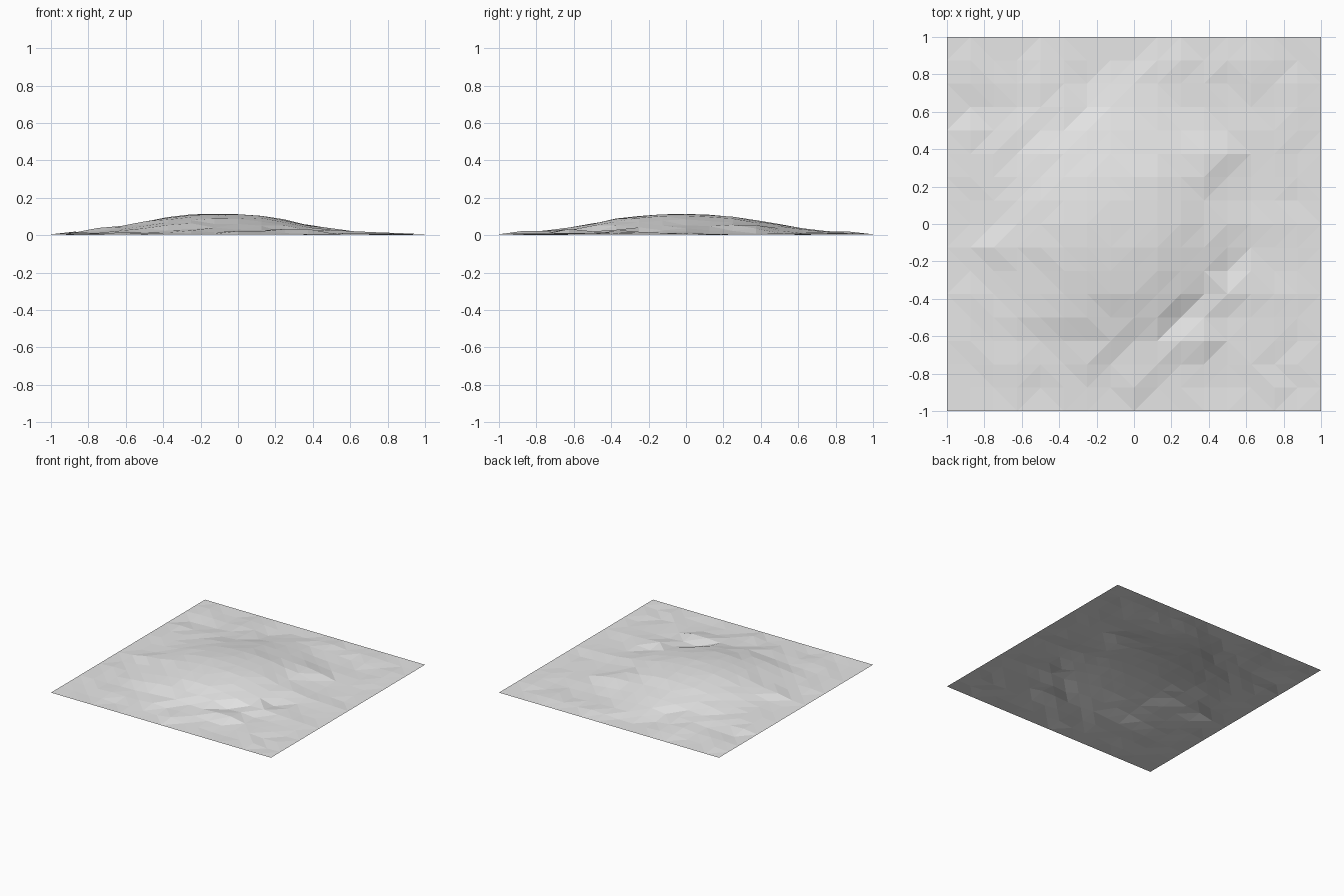
import bpy, bmesh, math, random

cube = bpy.data.objects.get("Cube")
if cube:
    bpy.data.objects.remove(cube, do_unlink=True)

random.seed(7)
CELLS = 16
BASE = 0.01

# Local ridges (positive) and hollows (negative): x, y, height
BUMPS = [
    (0.38, 0.32, 0.022), (0.5, 0.38, 0.012), (0.88, 0.5, 0.008),
    (-0.75, 0.38, 0.012), (-0.9, 0.5, 0.008), (-0.75, -0.12, 0.01),
    (-0.5, 0.75, 0.01), (-0.25, 0.68, -0.012), (0.3, 0.88, 0.01),
    (0.25, -0.5, -0.025), (0.38, -0.62, 0.018), (0.25, -0.62, 0.01),
    (0.5, -0.25, -0.018), (0.55, -0.38, 0.016), (0.42, -0.42, -0.01),
    (0.05, -0.68, -0.015), (0.0, -0.85, 0.012), (0.12, -0.75, 0.01),
    (-0.38, -0.5, 0.01), (0.75, -0.25, 0.006),
]


def height(x, y):
    """Broad flat-topped hill with small ridges and rough ground."""
    if max(abs(x), abs(y)) > 0.99:
        return BASE
    hill = 0.108 * math.exp(-(math.hypot((x + 0.1) / 0.53, (y + 0.02) / 0.57)) ** 2.7)
    local = sum(h * math.exp(-((x - bx) ** 2 + (y - by) ** 2) / 0.008)
                for bx, by, h in BUMPS)
    # The summit is smoother than the flanks
    rough = random.uniform(-0.006, 0.008) * (1 - 7 * hill)
    return max(0.0, BASE + hill + local + rough)


# Terrain surface
bm = bmesh.new()
bmesh.ops.create_grid(bm, x_segments=CELLS, y_segments=CELLS, size=1)
for v in bm.verts:
    v.co.z = height(v.co.x, v.co.y)
bmesh.ops.triangulate(bm, faces=bm.faces[:], quad_method='SHORT_EDGE')
low = min(v.co.z for v in bm.verts)
for v in bm.verts:
    v.co.z -= low
mesh = bpy.data.meshes.new("terrain")
bm.to_mesh(mesh)
bm.free()

# Plain grey ground
mat = bpy.data.materials.new("light grey")
mat.use_nodes = True
grey = (0.8, 0.8, 0.8, 1)
mat.diffuse_color = grey
mat.node_tree.nodes["Principled BSDF"].inputs["Base Color"].default_value = grey
mesh.materials.append(mat)

terrain = bpy.data.objects.new("terrain", mesh)
bpy.context.collection.objects.link(terrain)
